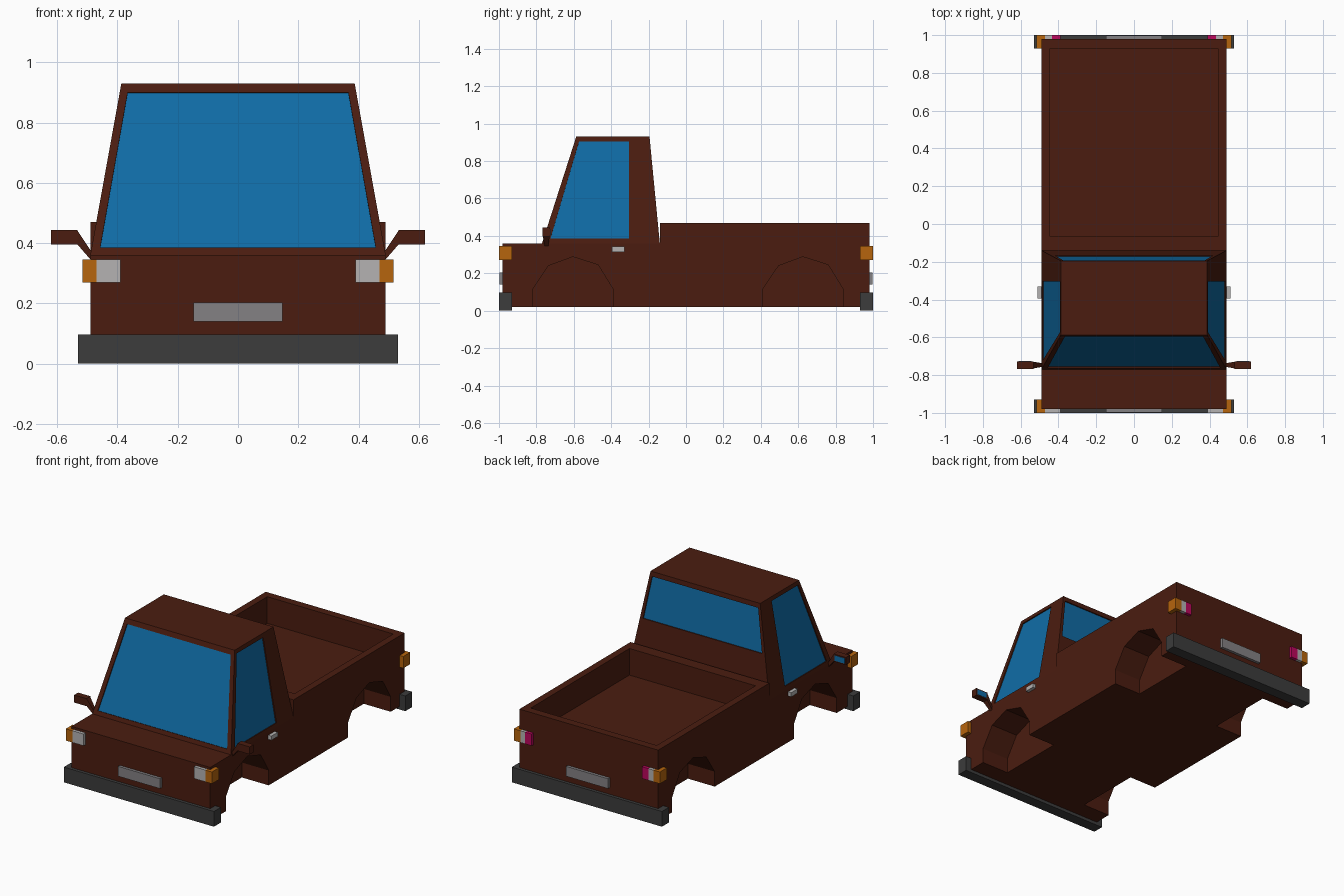
import bpy, bmesh
from mathutils import Vector

if "Cube" in bpy.data.objects:
    bpy.data.objects.remove(bpy.data.objects["Cube"])


def material(name, r, g, b):
    m = bpy.data.materials.new(name)
    m.diffuse_color = (r, g, b, 1)
    m.use_nodes = True
    m.node_tree.nodes["Principled BSDF"].inputs["Base Color"].default_value = m.diffuse_color
    return m


PAINT = material("paint", 0.07, 0.012, 0.005)
GLASS = material("glass", 0.005, 0.15, 0.38)
ORANGE = material("orange", 0.47, 0.13, 0.004)
RED = material("red", 0.5, 0.002, 0.11)
WHITE = material("white", 0.46, 0.45, 0.45)
PLATE = material("plate", 0.23, 0.22, 0.23)
RUBBER = material("rubber", 0.045, 0.045, 0.045)


def loft(name, ring_a, ring_b, mat):
    """Closed solid between two matching polygons."""
    bm = bmesh.new()
    a = [bm.verts.new(p) for p in ring_a]
    b = [bm.verts.new(p) for p in ring_b]
    n = len(a)
    bm.faces.new(a)
    bm.faces.new(b[::-1])
    for i in range(n):
        j = (i + 1) % n
        bm.faces.new((a[i], b[i], b[j], a[j]))
    bmesh.ops.recalc_face_normals(bm, faces=bm.faces)
    me = bpy.data.meshes.new(name)
    bm.to_mesh(me)
    bm.free()
    me.materials.append(mat)
    ob = bpy.data.objects.new(name, me)
    bpy.context.collection.objects.link(ob)
    return ob


def rect(x0, x1, y0, y1, z):
    return [(x0, y0, z), (x1, y0, z), (x1, y1, z), (x0, y1, z)]


def box(name, x, y, z, mat):
    return loft(name, rect(*x, *y, z[0]), rect(*x, *y, z[1]), mat)


def side_prism(name, profile, x0, x1, mat):
    return loft(name, [(x0, y, z) for y, z in profile],
                [(x1, y, z) for y, z in profile], mat)


def cut(target, cutter):
    mod = target.modifiers.new("cut", 'BOOLEAN')
    mod.operation = 'DIFFERENCE'
    mod.solver = 'EXACT'
    mod.object = cutter
    bpy.context.view_layer.objects.active = target
    bpy.ops.object.modifier_apply(modifier=mod.name)
    bpy.data.objects.remove(cutter)


def span(s, a, b):
    return tuple(sorted((s * a, s * b)))


# Lower body with open load bed
body = side_prism("body", [(-0.98, 0.02), (-0.98, 0.36), (-0.14, 0.36), (-0.14, 0.47),
                           (0.98, 0.47), (0.98, 0.02)], -0.49, 0.49, PAINT)
cut(body, box("bed_cutter", (-0.445, 0.445), (-0.065, 0.93), (0.3, 0.6), PAINT))

# Faceted wheel arches
arch = [(-0.82, -0.1), (-0.82, 0.115), (-0.735, 0.24), (-0.605, 0.288),
        (-0.47, 0.245), (-0.39, 0.115), (-0.39, -0.1)]
for s in (-1, 1):
    for shift in (0, 1.23):
        cut(body, side_prism("arch_cutter", [(y + shift, z) for y, z in arch],
                             s * 0.30, s * 0.6, PAINT))

# Tapered cab
Z0, Z1 = 0.36, 0.93
cab = loft("cab", rect(-0.49, 0.49, -0.77, -0.14, Z0),
           rect(-0.387, 0.387, -0.587, -0.195, Z1), PAINT)


def lerp(a, b, z):
    return a + (b - a) * (z - Z0) / (Z1 - Z0)


# Windows, slightly recessed into the cab faces
def window(name, corners):
    c = [Vector(p) for p in corners]
    n = (c[1] - c[0]).cross(c[2] - c[0]).normalized()
    if n.dot(c[0] - Vector((0, -0.42, 0.6))) < 0:
        n = -n

    def at(d):
        return [p + n * d for p in c]
    cut(cab, loft("window_cutter", at(-0.008), at(0.03), PAINT))
    loft(name, at(-0.02), at(-0.007), GLASS)


def across(y0, y1, wide):
    """Four corners from (z, half width) pairs on a front or back cab face."""
    return [(s * w, lerp(y0, y1, z), z) for (z, w), order in zip(wide, ((-1, 1), (1, -1)))
            for s in order]


window("windscreen", across(-0.77, -0.587, [(0.385, 0.457), (0.90, 0.366)]))
window("rear_window", across(-0.14, -0.195, [(0.63, 0.42), (0.90, 0.375)]))
for s, side in ((-1, "left"), (1, "right")):
    window(side + "_side_window", [(s * lerp(0.49, 0.387, z), y, z) for y, z in
           [(-0.725, 0.385), (-0.305, 0.385), (-0.305, 0.905), (-0.572, 0.905)]])

# Bumpers, number plates and lamps at both ends
for e, end in ((-1, "front"), (1, "rear")):
    box(end + "_bumper", (-0.53, 0.53), span(e, 0.93, 1.0), (0, 0.097), RUBBER)
    box(end + "_plate", (-0.148, 0.148), span(e, 0.97, 0.998), (0.14, 0.203), PLATE)
    for s, side in ((-1, "left"), (1, "right")):
        tag = f"{end}_{side}"
        z = (0.27, 0.345)
        box(tag + "_indicator", span(s, 0.47, 0.516), span(e, 0.93, 1.0), z, ORANGE)
        if e < 0:
            box(tag + "_headlamp", span(s, 0.39, 0.47), span(e, 0.96, 1.0), z, WHITE)
        else:
            box(tag + "_reversing_lamp", span(s, 0.435, 0.47), span(e, 0.96, 1.0), z, WHITE)
            box(tag + "_tail_lamp", span(s, 0.39, 0.435), span(e, 0.96, 1.0), z, RED)

# Door handles and wing mirrors
for s, side in ((-1, "left"), (1, "right")):
    box(side + "_door_handle", span(s, 0.48, 0.512), (-0.395, -0.33), (0.315, 0.342), WHITE)
    box(side + "_mirror", span(s, 0.533, 0.62), (-0.767, -0.727), (0.396, 0.444), PAINT)
    box(side + "_mirror_glass", span(s, 0.542, 0.612), (-0.73, -0.725), (0.403, 0.437), GLASS)

    def upright(x, y0, y1, z0, z1):
        return [(x, y0, z0), (x, y1, z0), (x, y1, z1), (x, y0, z1)]
    loft(side + "_mirror_arm", upright(s * 0.48, -0.755, -0.738, 0.335, 0.362),
         upright(s * 0.534, -0.765, -0.729, 0.397, 0.443), PAINT)
